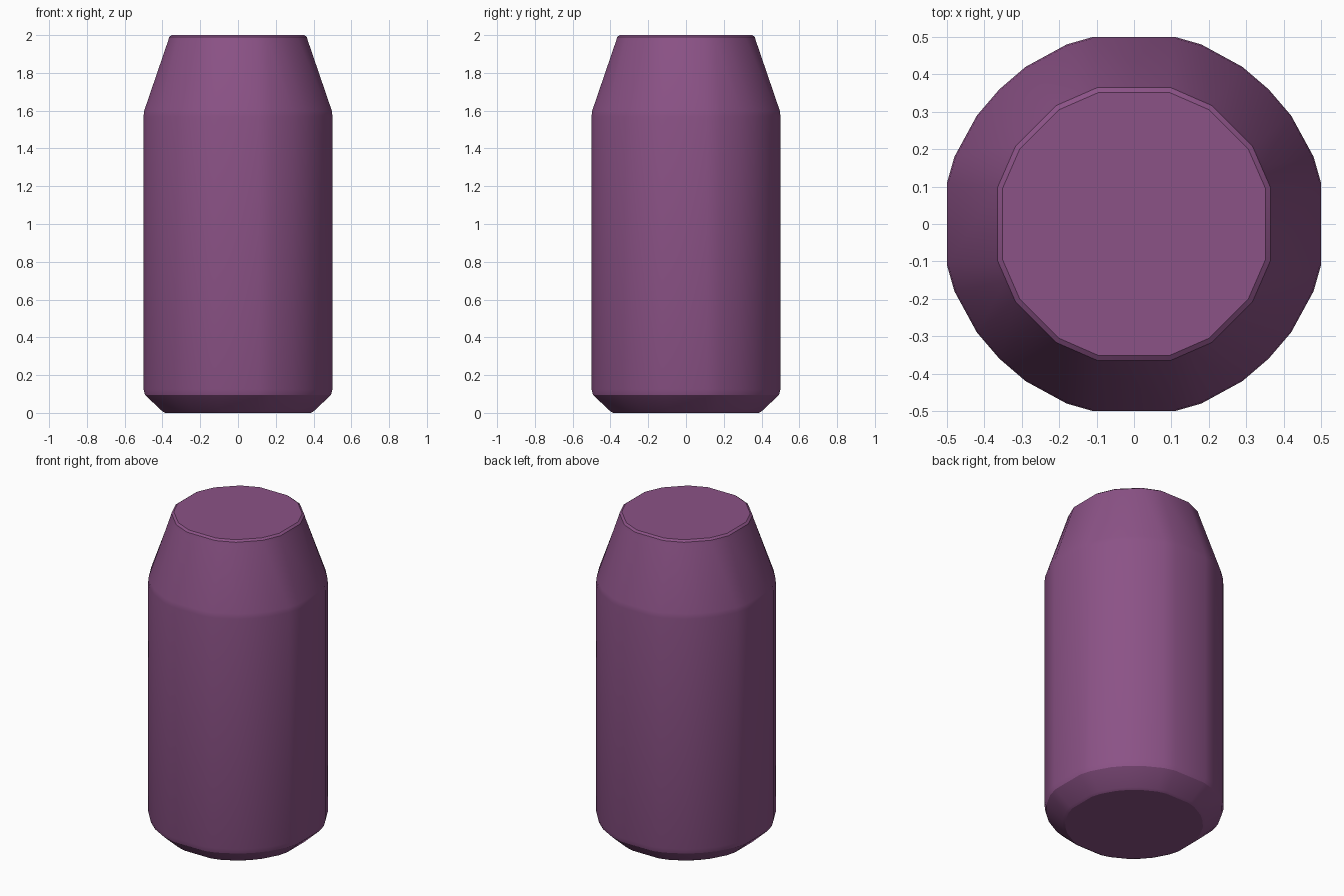
import bpy
import bmesh
import math

default = bpy.data.objects.get("Cube")
if default:
    bpy.data.objects.remove(default, do_unlink=True)

# Single plum colour
plum = bpy.data.materials.new("plum")
plum.use_nodes = True
colour = (0.26, 0.085, 0.24, 1)
plum.diffuse_color = colour
plum.node_tree.nodes["Principled BSDF"].inputs["Base Color"].default_value = colour


def outline(eighth):
    """Mirror one eighth across the diagonal, then turn it round four times."""
    quarter = eighth + [(y, x) for x, y in reversed(eighth[:-1])]
    points = []
    for turn in range(4):
        for x, y in quarter:
            points.append((x, y))
        quarter = [(y, -x) for x, y in quarter]
    return points


# Cross-sections: many-sided body and simpler twelve-sided rim
body = outline([(0.11, 0.5), (0.18, 0.48), (0.29, 0.42), (0.36, 0.36)])
rim = outline([(0.10, 0.37), (0.155, 0.346), (0.21, 0.322), (0.266, 0.266)])

# Rings from base to top: outline, scale, height
rings = [
    (body, 0.77, 0.0),
    (body, 0.80, 0.008),
    (body, 0.985, 0.095),
    (body, 1.0, 0.125),
    (body, 1.0, 1.57),
    (body, 0.993, 1.60),
    (rim, 1.0, 1.97),
    (rim, 0.985, 1.99),
    (rim, 0.95, 2.0),
]

bm = bmesh.new()
loops = [[bm.verts.new((x * s, y * s, z)) for x, y in shape] for shape, s, z in rings]
count = len(body)
for low, high in zip(loops, loops[1:]):
    for i in range(count):
        j = (i + 1) % count
        bm.faces.new((low[i], low[j], high[j], high[i]))
bm.faces.new(loops[0])
bm.faces.new(loops[-1])
bmesh.ops.recalc_face_normals(bm, faces=bm.faces)

mesh = bpy.data.meshes.new("canister")
bm.to_mesh(mesh)
bm.free()
mesh.materials.append(plum)
canister = bpy.data.objects.new("canister", mesh)
bpy.context.collection.objects.link(canister)

# Smooth sides with crisp end caps
bpy.ops.object.select_all(action="DESELECT")
canister.select_set(True)
bpy.context.view_layer.objects.active = canister
bpy.ops.object.shade_smooth_by_angle(angle=math.radians(25))
